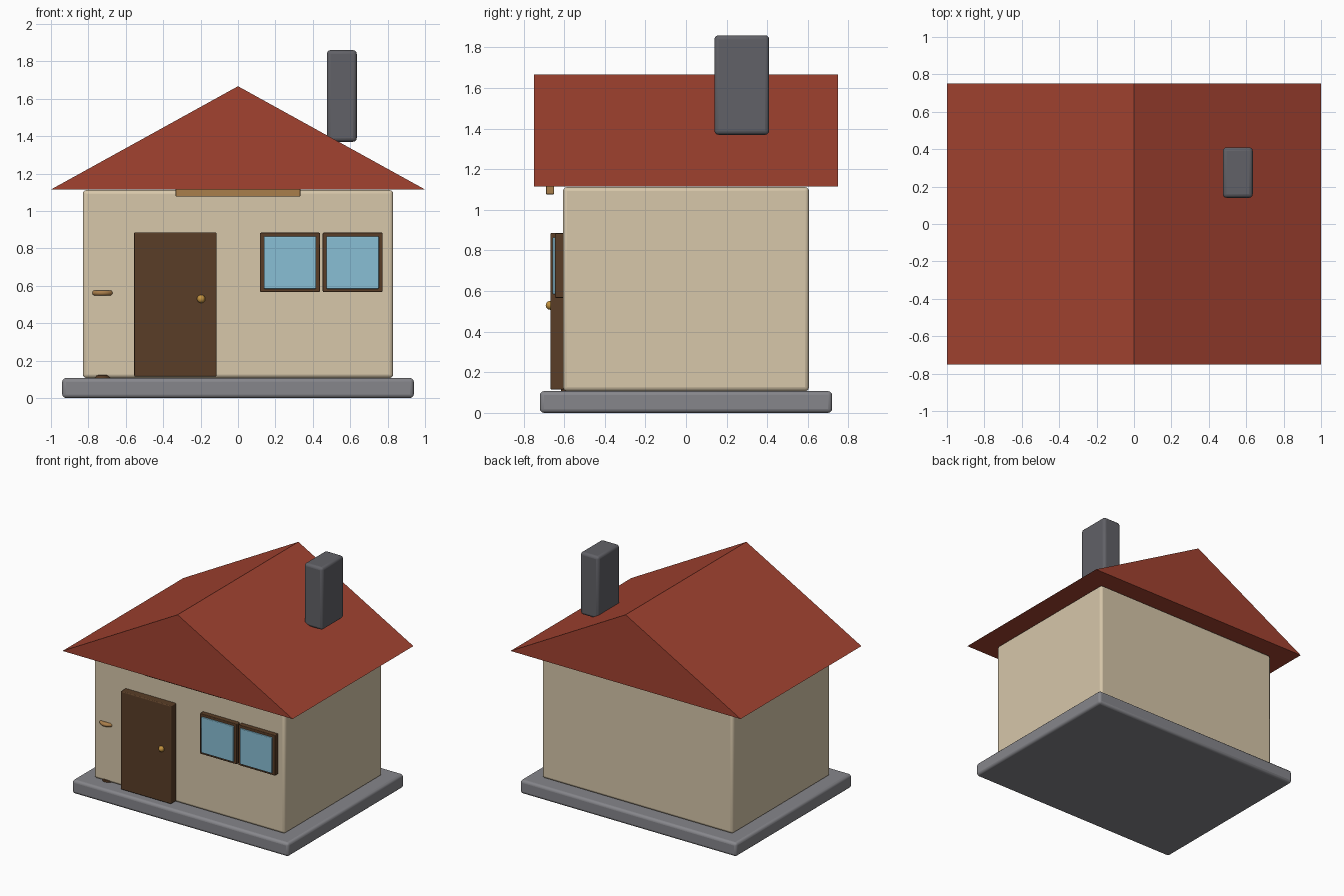
import bpy, bmesh

if "Cube" in bpy.data.objects:
    bpy.data.objects.remove(bpy.data.objects["Cube"])


def material(name, rgb):
    m = bpy.data.materials.new(name)
    m.diffuse_color = (*rgb, 1)
    m.use_nodes = True
    m.node_tree.nodes["Principled BSDF"].inputs["Base Color"].default_value = m.diffuse_color
    return m


RED = material("roof red", (0.36, 0.055, 0.03))
CREAM = material("cream", (0.68, 0.57, 0.40))
BROWN = material("dark wood", (0.10, 0.047, 0.02))
TAN = material("light wood", (0.40, 0.21, 0.07))
GOLD = material("brass", (0.55, 0.29, 0.05))
BLUE = material("glass", (0.25, 0.52, 0.66))
STONE = material("stone", (0.24, 0.24, 0.26))
DARK = material("chimney grey", (0.12, 0.12, 0.135))


def finish(ob, name, mat, bevel=0):
    ob.name = name
    ob.data.materials.append(mat)
    if bevel:
        mod = ob.modifiers.new("bevel", 'BEVEL')
        mod.width, mod.segments, mod.limit_method = bevel, 3, 'ANGLE'
    bpy.ops.object.shade_smooth_by_angle()
    return ob


def box(name, x, y, z, mat, bevel=0):
    centre = [(a + b) / 2 for a, b in (x, y, z)]
    bpy.ops.mesh.primitive_cube_add(size=1, location=centre)
    ob = bpy.context.object
    ob.scale = [b - a for a, b in (x, y, z)]
    bpy.ops.object.transform_apply(location=False, rotation=False)
    return finish(ob, name, mat, bevel)


def disc(name, x, y, z, radius, mat, bevel=0):
    bpy.ops.mesh.primitive_cylinder_add(vertices=32, radius=radius, depth=z[1] - z[0],
                                        location=(x, y, sum(z) / 2))
    return finish(bpy.context.object, name, mat, bevel)


# Foundation, walls and chimney
box("foundation", (-0.94, 0.94), (-0.72, 0.72), (0, 0.107), STONE, 0.02)
box("walls", (-0.83, 0.83), (-0.606, 0.606), (0.107, 1.112), CREAM, 0.02)
box("chimney", (0.475, 0.635), (0.14, 0.41), (1.37, 1.86), DARK, 0.02)

# Gabled roof: triangle profile extruded along y
bm = bmesh.new()
tri = [bm.verts.new((x, -0.75, z)) for x, z in ((-1, 1.115), (1, 1.115), (0, 1.667))]
face = bm.faces.new(tri)
ext = bmesh.ops.extrude_face_region(bm, geom=[face])["geom"]
bmesh.ops.translate(bm, vec=(0, 1.5, 0),
                    verts=[v for v in ext if isinstance(v, bmesh.types.BMVert)])
bmesh.ops.recalc_face_normals(bm, faces=bm.faces)
mesh = bpy.data.meshes.new("roof")
bm.to_mesh(mesh)
bm.free()
roof = bpy.data.objects.new("roof", mesh)
bpy.context.collection.objects.link(roof)
mesh.materials.append(RED)

# Door with knob, and the plank under the eave
box("door", (-0.555, -0.115), (-0.667, -0.60), (0.115, 0.886), BROWN, 0.006)
bpy.ops.mesh.primitive_uv_sphere_add(segments=24, ring_count=12, radius=0.022,
                                     location=(-0.197, -0.669, 0.53))
finish(bpy.context.object, "door_knob", GOLD)
box("eave_plank", (-0.333, 0.333), (-0.69, -0.65), (1.077, 1.16), TAN, 0.004)

# Pair of windows
for side, x in (("left", 0.278), ("right", 0.613)):
    box(f"window_frame_{side}", (x - 0.16, x + 0.16), (-0.645, -0.60),
        (0.567, 0.884), BROWN, 0.005)
    box(f"window_glass_{side}", (x - 0.14, x + 0.14), (-0.657, -0.63),
        (0.584, 0.864), BLUE, 0.005)

# Small round stand, mostly sunk into the front wall
disc("stand_top", -0.725, -0.57, (0.548, 0.576), 0.065, TAN, 0.012)
disc("stand_pole", -0.725, -0.57, (0.11, 0.56), 0.02, BROWN)
disc("stand_foot", -0.725, -0.57, (0.10, 0.122), 0.046, BROWN, 0.004)
